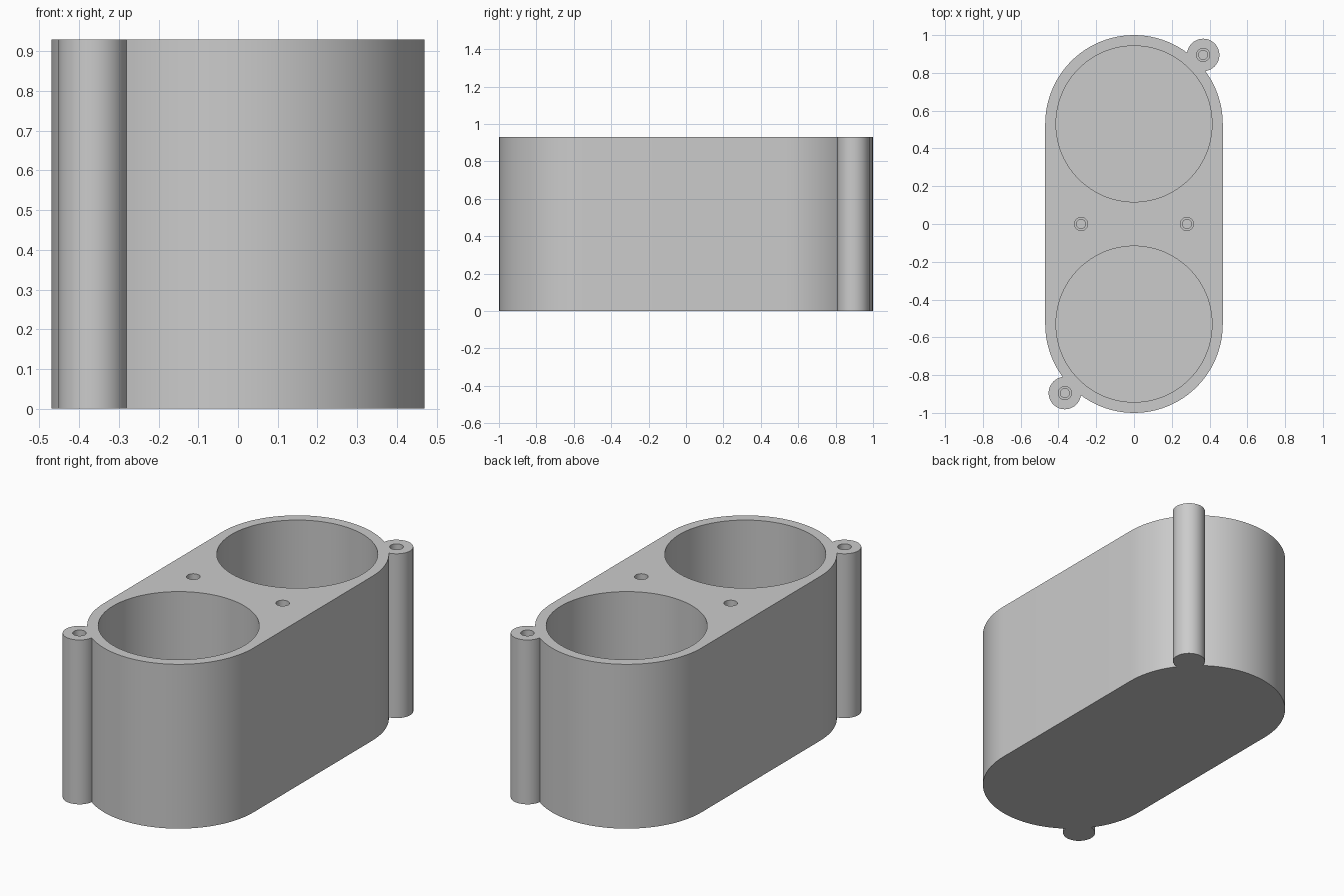
import bpy, bmesh, math

if "Cube" in bpy.data.objects:
    bpy.data.objects.remove(bpy.data.objects["Cube"], do_unlink=True)

HEIGHT, FLOOR = 0.93, 0.06
HALF_WIDTH, END_Y = 0.47, 0.53
POCKET_R, POST_R = 0.413, 0.086
POST = (0.366, 0.895)

grey = bpy.data.materials.new("plain grey")
grey.use_nodes = True
grey.diffuse_color = (0.6, 0.6, 0.6, 1)
grey.node_tree.nodes["Principled BSDF"].inputs["Base Color"].default_value = (0.6, 0.6, 0.6, 1)


def circle(radius, x, y, count):
    return [(x + radius * math.cos(math.tau * i / count),
             y + radius * math.sin(math.tau * i / count)) for i in range(count)]


def loft(name, layers):
    """Closed solid through a stack of (outline, z) layers."""
    bm = bmesh.new()
    rings = [[bm.verts.new((x, y, z)) for x, y in outline] for outline, z in layers]
    bm.faces.new(rings[0][::-1])
    bm.faces.new(rings[-1])
    for low, high in zip(rings, rings[1:]):
        for i in range(len(low)):
            j = (i + 1) % len(low)
            bm.faces.new((low[i], low[j], high[j], high[i]))
    bmesh.ops.recalc_face_normals(bm, faces=bm.faces)
    mesh = bpy.data.meshes.new(name)
    bm.to_mesh(mesh)
    bm.free()
    mesh.materials.append(grey)
    obj = bpy.data.objects.new(name, mesh)
    bpy.context.collection.objects.link(obj)
    return obj


def combine(target, tool, operation):
    """Apply a boolean and discard the tool."""
    bpy.context.view_layer.objects.active = target
    mod = target.modifiers.new(operation, 'BOOLEAN')
    mod.operation, mod.solver, mod.object = operation, 'EXACT', tool
    bpy.ops.object.modifier_apply(modifier=mod.name)
    bpy.data.objects.remove(tool, do_unlink=True)


# Round-ended body
SEGMENTS = 48
outline = []
for side in (0, 1):
    for i in range(SEGMENTS + 1):
        a = math.pi * (side + i / SEGMENTS)
        y = -END_Y if side else END_Y
        outline.append((HALF_WIDTH * math.cos(a), y + HALF_WIDTH * math.sin(a)))
body = loft("twin_pocket_holder", [(outline, 0), (outline, HEIGHT)])

# Corner screw posts
for s in (1, -1):
    ring = circle(POST_R, s * POST[0], s * POST[1], 48)
    combine(body, loft("screw_post", [(ring, 0), (ring, HEIGHT)]), 'UNION')

# Two large round pockets
for s in (1, -1):
    ring = circle(POCKET_R, 0, s * END_Y, 96)
    combine(body, loft("pocket_cutter", [(ring, FLOOR), (ring, HEIGHT + 0.1)]), 'DIFFERENCE')

# Stepped screw holes in the posts and between the pockets
for x, y in ((0.28, 0), (-0.28, 0), POST, (-POST[0], -POST[1])):
    wide, narrow = circle(0.035, x, y, 32), circle(0.024, x, y, 32)
    combine(body, loft("screw_hole_cutter", [(narrow, 0.4), (narrow, 0.78),
                                             (wide, 0.78), (wide, HEIGHT + 0.1)]), 'DIFFERENCE')

# Smooth walls with crisp rims
bpy.ops.object.select_all(action='DESELECT')
body.select_set(True)
bpy.context.view_layer.objects.active = body
bpy.ops.object.shade_smooth_by_angle(angle=math.radians(30))
